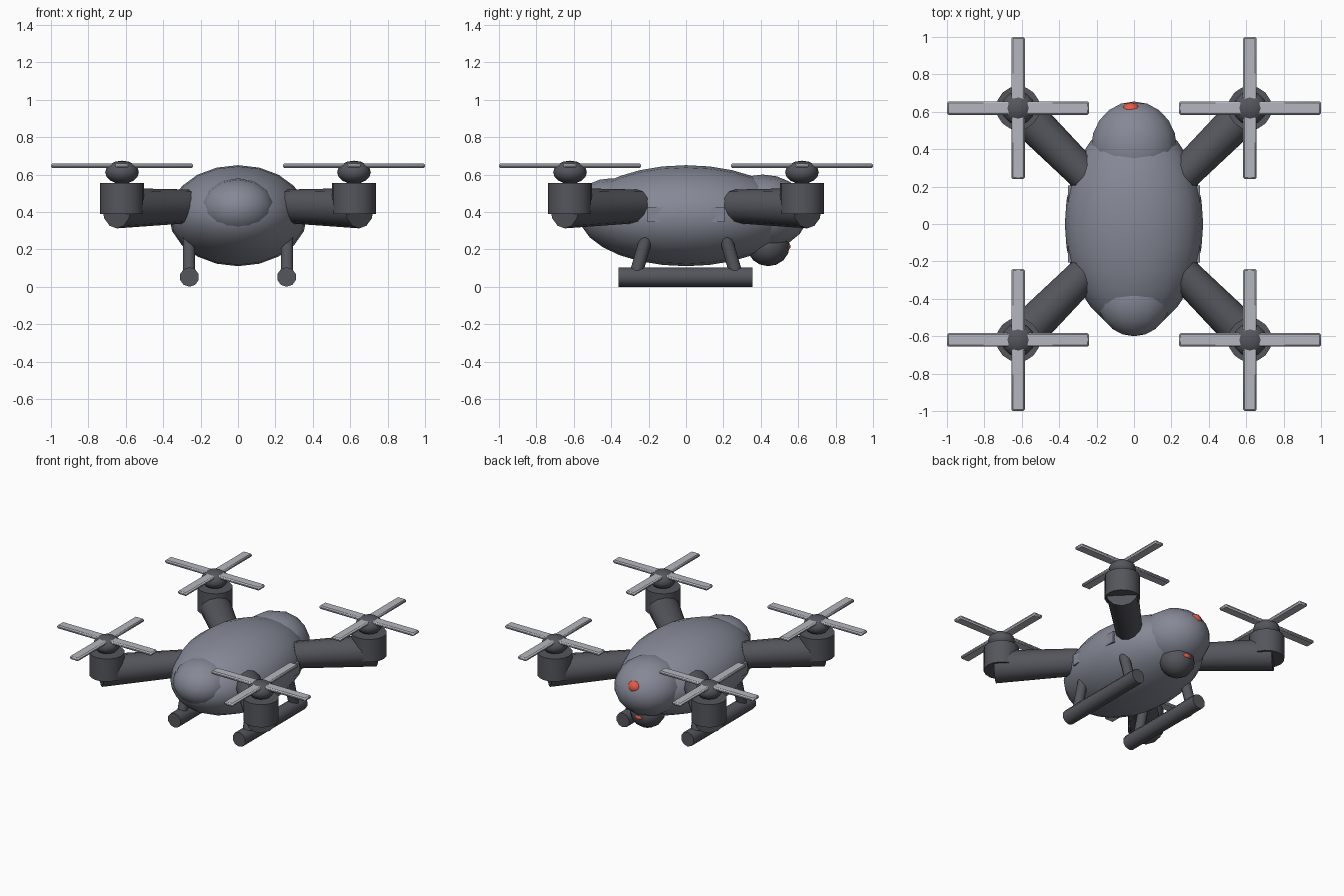
import bpy, math
from mathutils import Vector

if "Cube" in bpy.data.objects:
    bpy.data.objects.remove(bpy.data.objects["Cube"])


def material(name, rgb):
    m = bpy.data.materials.new(name)
    m.diffuse_color = (*rgb, 1)
    m.use_nodes = True
    m.node_tree.nodes["Principled BSDF"].inputs["Base Color"].default_value = m.diffuse_color
    return m


GREY = material("slate_grey", (0.235, 0.25, 0.305))
DARK = material("dark_grey", (0.09, 0.092, 0.108))
LIGHT = material("light_grey", (0.46, 0.47, 0.52))
RED = material("signal_red", (0.80, 0.10, 0.06))


def finish(name, mat, angle=40):
    ob = bpy.context.object
    ob.name = name
    ob.data.materials.append(mat)
    bpy.ops.object.transform_apply(location=False, rotation=False, scale=True)
    bpy.ops.object.shade_smooth_by_angle(angle=math.radians(angle))
    return ob


def ellipsoid(name, loc, radii, mat, seg=16, rings=10, rot=(0, 0, 0)):
    bpy.ops.mesh.primitive_uv_sphere_add(segments=seg, ring_count=rings, radius=1,
                                         location=loc, rotation=rot)
    bpy.context.object.scale = radii
    return finish(name, mat, 60)


def rod(name, a, b, r1, r2, mat, sides=12):
    a, b = Vector(a), Vector(b)
    d = b - a
    bpy.ops.mesh.primitive_cone_add(vertices=sides, radius1=r1, radius2=r2,
                                    depth=d.length, location=(a + b) / 2,
                                    rotation=d.to_track_quat('Z', 'Y').to_euler())
    return finish(name, mat, 50)


def box(name, loc, size, mat, bevel=0):
    bpy.ops.mesh.primitive_cube_add(size=1, location=loc)
    bpy.context.object.scale = size
    ob = finish(name, mat, 30)
    if bevel:
        mod = ob.modifiers.new("bevel", 'BEVEL')
        mod.width = bevel
        mod.segments = 1
    return ob


# Fuselage, with its poles along the length
ellipsoid("body", (0, 0, 0.38), (0.37, 0.27, 0.57), GREY, 20, 14, (math.pi / 2, 0, 0))
ellipsoid("front_dome", (0, -0.40, 0.42), (0.20, 0.16, 0.20), GREY, 14, 10, (math.pi / 2, 0, 0))
ellipsoid("rear_dome", (0, 0.41, 0.40), (0.235, 0.20, 0.245), GREY, 14, 10, (math.pi / 2, 0, 0))
box("side_panel", (0, 0, 0.385), (0.704, 0.41, 0.08), GREY)

# Rear lamp and underslung camera
ellipsoid("rear_lamp", (-0.015, 0.605, 0.465), (0.05, 0.045, 0.045), RED, 12, 8)
ellipsoid("camera_ball", (0, 0.44, 0.22), (0.12, 0.115, 0.11), DARK, 12, 8)
ellipsoid("camera_lens", (0, 0.535, 0.215), (0.035, 0.025, 0.02), RED, 10, 6)

for sx in (-1, 1):
    # Landing gear
    rod("skid", (sx * 0.26, -0.36, 0.052), (sx * 0.26, 0.355, 0.052), 0.052, 0.052, DARK, 10)
    for sy in (-1, 1):
        rod("skid_strut", (sx * 0.262, sy * 0.27, 0.06), (sx * 0.262, sy * 0.21, 0.27),
            0.035, 0.035, DARK, 10)

        # Arm, motor and rotor at each corner
        rod("arm", (sx * 0.26, sy * 0.26, 0.43), (sx * 0.65, sy * 0.65, 0.42),
            0.09, 0.108, DARK)
        x, y = sx * 0.62, sy * 0.62
        rod("motor", (x, y, 0.39), (x, y, 0.555), 0.117, 0.117, DARK, 16)
        ellipsoid("rotor_hub", (x, y, 0.612), (0.09, 0.09, 0.062), DARK, 12, 8)
        box("rotor_blade_across", (x, y, 0.647), (0.76, 0.072, 0.024), LIGHT, 0.008)
        box("rotor_blade_along", (x, y, 0.647), (0.072, 0.76, 0.024), LIGHT, 0.008)
